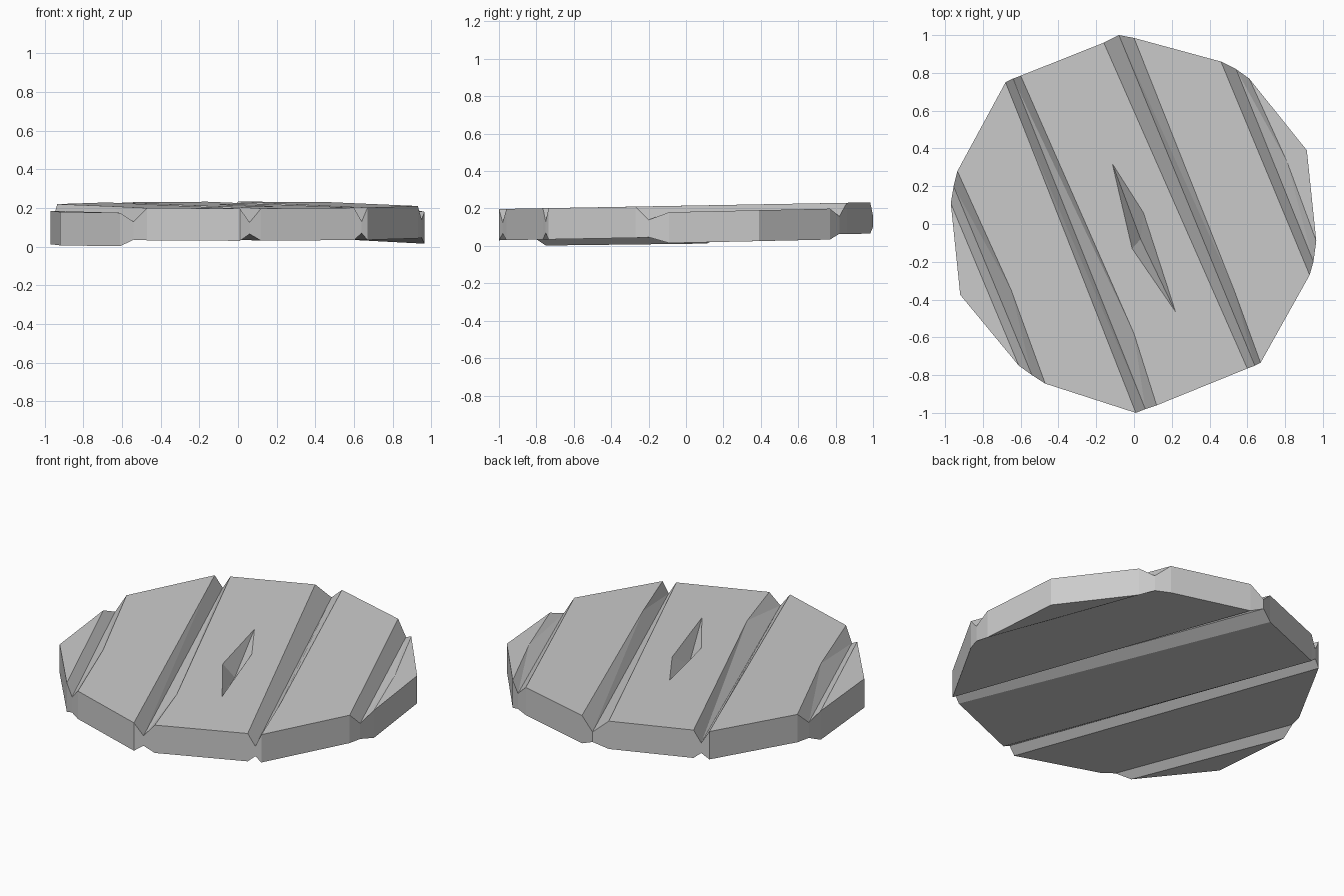
import bpy
import bmesh

cube = bpy.data.objects.get("Cube")
if cube:
    bpy.data.objects.remove(cube, do_unlink=True)

grey = bpy.data.materials.new("plain_grey")
grey.use_nodes = True
grey.diffuse_color = (0.6, 0.6, 0.6, 1)
grey.node_tree.nodes["Principled BSDF"].inputs["Base Color"].default_value = (0.6, 0.6, 0.6, 1)

# Each groove: left lip, centre line and right lip, running back to front
grooves = [
    ([(-.97, .11), (-.61, -.75)], [(-.955, .2), (-.54, -.80)],
     [(-.935, .28), (-.65, -.35), (-.47, -.845)]),
    ([(-.68, .75), (-.60, .55), (.01, -1)], [(-.64, .77), (.06, -.98)],
     [(-.60, .785), (0, -.58), (.12, -.96)]),
    ([(-.16, .96), (.60, -.765)], [(-.08, 1), (.64, -.75)],
     [(0, .985), (.53, -.35), (.67, -.735)]),
    ([(.46, .86), (.93, -.27)], [(.54, .82), (.95, -.2)],
     [(.61, .77), (.81, .33), (.965, -.09)]),
]
left_tip, right_tip = [(-.92, -.375)], [(.915, .39)]

# Top height, bottom height and tilt of the planks, outer ones sit lower
middle = (.215, .048, .018)
planks = [(.184, .011, .012), middle, middle, middle, (.182, .017, .022)]
groove_bottoms = [.05, .083, .083, .05]

bm = bmesh.new()
cache = {}


def vert(p, base, tilt):
    key = (p[0], p[1], round(base + tilt * p[1], 4))
    if key not in cache:
        cache[key] = bm.verts.new(key)
    return cache[key]


def line(points, base, tilt):
    return [vert(p, base, tilt) for p in points]


def face(verts):
    unique = list(dict.fromkeys(verts))
    if len(unique) > 2:
        return bm.faces.new(unique)


def ends(points):
    return [points[0], points[-1]]


# Planks: top, underside and rim at both ends
for i, (top, bottom, tilt) in enumerate(planks):
    a = grooves[i - 1][2] if i else left_tip
    b = grooves[i][0] if i < len(grooves) else right_tip
    top_face = face(line(a, top, tilt) + line(b, top, tilt)[::-1])
    low_a, low_b = line(ends(a), bottom, tilt), line(ends(b), bottom, tilt)
    face(low_b + low_a[::-1])
    for k in (0, -1):
        face([vert(a[k], top, tilt), vert(b[k], top, tilt), low_b[k], low_a[k]])

    # Chipped pocket in the middle plank
    if i == 2:
        chip = [(-.115, .32), (.05, .06), (.22, -.465), (-.01, -.13)]
        rim = line(chip, top, tilt)
        pit = vert((.035, -.08), top - .09, tilt)
        bm.faces.remove(top_face)
        va, vb = line(a, top, tilt), line(b, top, tilt)
        face(va + [rim[2], rim[3], rim[0]])
        face(vb[::-1] + [rim[0], rim[1], rim[2]])
        face([va[0], rim[0], vb[0]])
        face([va[-1], rim[2], vb[-1]])
        for j in range(4):
            face([rim[j], rim[(j + 1) % 4], pit])

# Grooves: two slopes above, two below, and their ends on the rim
for i, (left, centre, right) in enumerate(grooves):
    c_top = line(centre, .143, .018)
    c_low = line(centre, groove_bottoms[i], .018)
    for lip, (top, bottom, tilt) in ((left, planks[i]), (right, planks[i + 1])):
        lip_top, lip_low = line(lip, top, tilt), line(ends(lip), bottom, tilt)
        face(lip_top + c_top[::-1])
        face(lip_low + c_low[::-1])
        for k in (0, -1):
            face([lip_top[k], c_top[k], c_low[k], lip_low[k]])

bmesh.ops.triangulate(bm, faces=[f for f in bm.faces if len(f.verts) > 4])
bmesh.ops.recalc_face_normals(bm, faces=bm.faces)
mesh = bpy.data.meshes.new("planked_disc")
bm.to_mesh(mesh)
bm.free()
mesh.materials.append(grey)
disc = bpy.data.objects.new("planked_disc", mesh)
bpy.context.collection.objects.link(disc)
